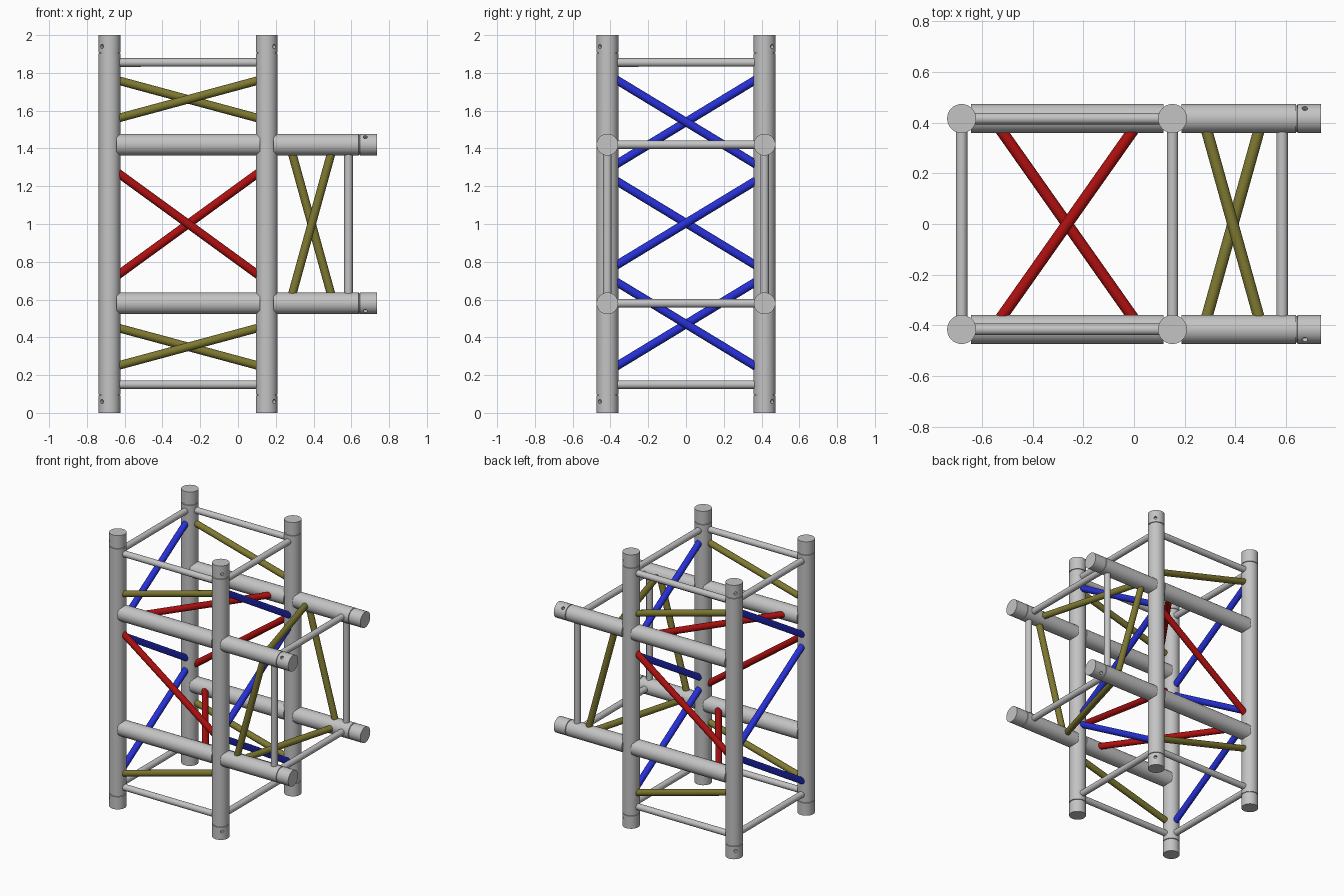
import bpy
import bmesh
import math
from mathutils import Vector

cube = bpy.data.objects.get("Cube")
if cube:
    bpy.data.objects.remove(cube, do_unlink=True)


def material(name, rgb):
    m = bpy.data.materials.new(name)
    m.use_nodes = True
    m.diffuse_color = (*rgb, 1)
    m.node_tree.nodes["Principled BSDF"].inputs["Base Color"].default_value = (*rgb, 1)
    return m


GREY = material("light grey metal", (0.55, 0.55, 0.55))
RED = material("red paint", (0.42, 0.005, 0.005))
BLUE = material("blue paint", (0.02, 0.03, 0.68))
OLIVE = material("olive paint", (0.21, 0.19, 0.03))

R, THIN = 0.0575, 0.0225         # main tube and brace radii
XL, XR, Y = -0.68, 0.152, 0.416  # post axes
LOW, HIGH = 0.58, 1.42           # horizontal tube heights
CAP = 0.095                      # length of the end sleeve
SIDES = 32


def tube(name, start, end, radius, mat, grooves=(), holes=()):
    """Round bar from start to end, with seams at given distances and drilled holes."""
    start, end = Vector(start), Vector(end)
    axis = end - start
    rings = [(0, radius)]
    for g in grooves:
        rings += [(g - 0.003, radius), (g - 0.002, radius - 0.005),
                  (g + 0.002, radius - 0.005), (g + 0.003, radius)]
    rings.append((axis.length, radius))
    bm = bmesh.new()
    loops = []
    for dist, r in rings:
        angles = [2 * math.pi * i / SIDES for i in range(SIDES)]
        loops.append([bm.verts.new((r * math.cos(a), r * math.sin(a), dist)) for a in angles])
    for a, b in zip(loops, loops[1:]):
        for i in range(SIDES):
            j = (i + 1) % SIDES
            bm.faces.new((a[i], a[j], b[j], b[i]))
    bm.faces.new(loops[0][::-1])
    bm.faces.new(loops[-1])
    turn = Vector((0, 0, 1)).rotation_difference(axis.normalized())
    bmesh.ops.rotate(bm, cent=(0, 0, 0), matrix=turn.to_matrix(), verts=bm.verts)
    bmesh.ops.translate(bm, vec=start, verts=bm.verts)
    mesh = bpy.data.meshes.new(name)
    bm.to_mesh(mesh)
    bm.free()
    mesh.materials.append(mat)
    obj = bpy.data.objects.new(name, mesh)
    bpy.context.collection.objects.link(obj)
    # Drill the pin holes
    for dist, outward in holes:
        centre = start + axis.normalized() * dist
        d = Vector(outward).normalized()
        cutter = tube("hole_cutter", centre + d * (radius - 0.02),
                      centre + d * (radius + 0.02), 0.011, mat)
        mod = obj.modifiers.new("pin_hole", 'BOOLEAN')
        mod.operation = 'DIFFERENCE'
        mod.object = cutter
        bpy.ops.object.select_all(action='DESELECT')
        bpy.context.view_layer.objects.active = obj
        obj.select_set(True)
        bpy.ops.object.modifier_apply(modifier=mod.name)
        bpy.data.objects.remove(cutter, do_unlink=True)
    bpy.ops.object.select_all(action='DESELECT')
    bpy.context.view_layer.objects.active = obj
    obj.select_set(True)
    bpy.ops.object.shade_smooth_by_angle(angle=math.radians(35))
    return obj


# Upright posts with end sleeves
for x, side in ((XL, "right"), (XR, "left")):
    for s, face in ((-1, "front"), (1, "back")):
        out = (-1 if x == XL else 1, s, 0)
        tube(f"{face}_{side}_post", (x, s * Y, 0), (x, s * Y, 2), R, GREY,
             (CAP, 2 - CAP), ((0.06, out), (1.94, out)))

# Thick horizontal tubes and projecting arms
INSET = 0.036
for s, face in ((-1, "front"), (1, "back")):
    for z, level in ((LOW, "lower"), (HIGH, "upper")):
        tube(f"{face}_{level}_crossbeam", (XL + INSET, s * Y, z), (XR - INSET, s * Y, z), R, GREY)
        start, end = XR + INSET, 0.737
        length = end - start
        out = (0, s, 1 if z == HIGH else -1)
        tube(f"{face}_{level}_arm", (start, s * Y, z), (end, s * Y, z), R, GREY,
             (length - CAP,), ((length - 0.063, out),))

# Thin frames at the top and bottom of the tower
for z, level in ((0.15, "bottom"), (1.855, "top")):
    for s, face in ((-1, "front"), (1, "back")):
        tube(f"{level}_{face}_rail", (XL + 0.04, s * Y, z), (XR - 0.04, s * Y, z), THIN, GREY)
    for x, side in ((XL, "right"), (XR, "left")):
        tube(f"{level}_{side}_rail", (x, -Y + 0.04, z), (x, Y - 0.04, z), THIN, GREY)

# Thin square frame joining the arms
AX = 0.585
for z, level in ((LOW, "lower"), (HIGH, "upper")):
    tube(f"arm_{level}_rail", (AX, -Y + 0.04, z), (AX, Y - 0.04, z), THIN, GREY)
for s, face in ((-1, "front"), (1, "back")):
    tube(f"arm_{face}_upright", (AX, s * Y, LOW + 0.04), (AX, s * Y, HIGH - 0.04), THIN, GREY)

# Diagonals on the front and back faces; the back ones slope the other way
XA, XB = XL + 0.045, XR - 0.045
for s, face in ((-1, "front"), (1, "back")):
    for name, za, zb, mat in (("upper", 1.56, 1.76, OLIVE), ("middle", 1.27, 0.73, RED),
                              ("lower", 0.25, 0.45, OLIVE)):
        if s > 0:
            za, zb = zb, za
        tube(f"{face}_{name}_brace", (XA, s * Y, za), (XB, s * Y, zb), THIN, mat)
    # Arm diagonals
    xa, xb = (0.285, 0.495) if s < 0 else (0.495, 0.285)
    tube(f"arm_{face}_brace", (xa, s * Y, LOW + 0.04), (xb, s * Y, HIGH - 0.04), THIN, OLIVE)

# Diagonals on the two sides
for x, side in ((XL, "right"), (XR, "left")):
    for name, za, zb in (("upper", 1.315, 1.765), ("middle", 1.23, 0.78), ("lower", 0.245, 0.695)):
        if x == XR:
            za, zb = zb, za
        tube(f"{side}_{name}_brace", (x, -Y + 0.045, za), (x, Y - 0.045, zb), THIN, BLUE)

# Flat diagonals inside the tower and between the arms
for z, level, k in ((LOW, "lower", -1), (HIGH, "upper", 1)):
    mid = (XL + XR) / 2
    tube(f"{level}_floor_brace", (mid - k * 0.265, -Y + 0.04, z),
         (mid + k * 0.265, Y - 0.04, z), THIN, RED)
    tube(f"arm_{level}_brace", (0.39 + k * 0.105, -Y + 0.04, z),
         (0.39 - k * 0.105, Y - 0.04, z), THIN, OLIVE)
